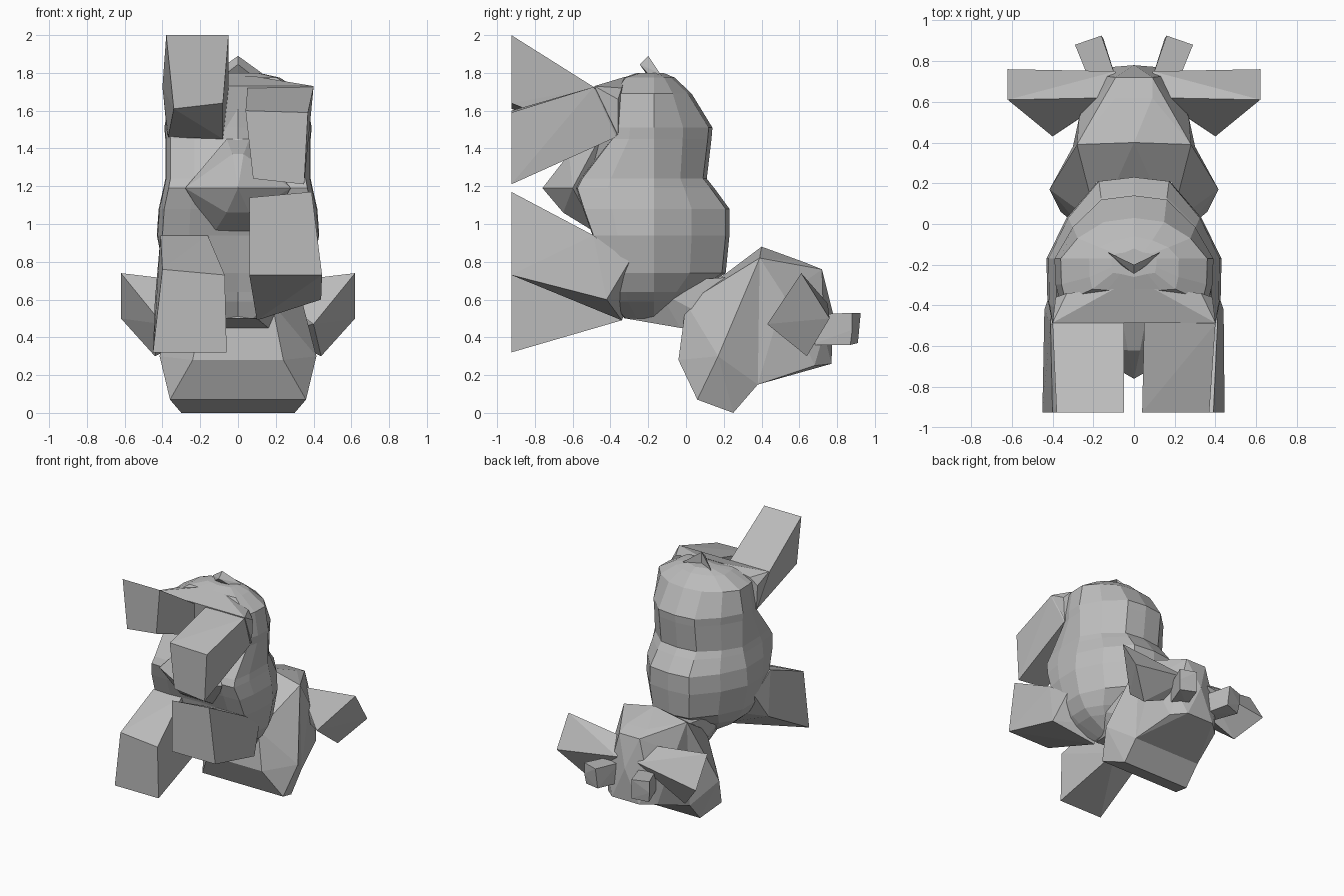
import bpy, bmesh

old = bpy.data.objects.get("Cube")
if old:
    bpy.data.objects.remove(old, do_unlink=True)

GREY = (0.5, 0.5, 0.5, 1)
mat = bpy.data.materials.new("plain grey")
mat.use_nodes = True
mat.diffuse_color = GREY
bsdf = next(n for n in mat.node_tree.nodes if n.type == 'BSDF_PRINCIPLED')
bsdf.inputs["Base Color"].default_value = GREY


def finish(name, bm):
    bmesh.ops.recalc_face_normals(bm, faces=bm.faces[:])
    mesh = bpy.data.meshes.new(name)
    bm.to_mesh(mesh)
    bm.free()
    mesh.materials.append(mat)
    obj = bpy.data.objects.new(name, mesh)
    bpy.context.collection.objects.link(obj)
    return obj


def mirrored(points):
    return points + [(-x, y, z) for x, y, z in points if abs(x) > 1e-4]


def hull(name, points):
    """Low-poly faceted block around a few corner points."""
    bm = bmesh.new()
    for p in points:
        bm.verts.new(p)
    res = bmesh.ops.convex_hull(bm, input=bm.verts[:])
    junk = [g for g in res["geom_interior"] if isinstance(g, bmesh.types.BMVert)]
    bmesh.ops.delete(bm, geom=junk, context='VERTS')
    bmesh.ops.dissolve_limit(bm, angle_limit=0.03, verts=bm.verts[:], edges=bm.edges[:])
    return finish(name, bm)


def pair(name, points):
    hull("left_" + name, points)
    hull("right_" + name, [(-x, y, z) for x, y, z in points])


# Body: stacked rings (height, half width, back, front side, front centre)
SIDE_Y = -0.17
RINGS = [
    (1.80, 0.11, -0.12, -0.24, -0.26),
    (1.775, 0.22, -0.06, -0.32, -0.33),
    (1.69, 0.36, 0.03, -0.38, -0.46),
    (1.51, 0.39, 0.14, -0.38, -0.47),
    (1.45, 0.385, 0.135, -0.39, -0.47),
    (1.24, 0.385, 0.11, -0.55, -0.56),
    (1.19, 0.395, 0.15, -0.575, -0.58),
    (1.08, 0.42, 0.23, -0.54, -0.54),
    (0.94, 0.43, 0.23, -0.49, -0.48),
    (0.74, 0.39, 0.21, -0.45, -0.41),
    (0.64, 0.335, 0.07, -0.42, -0.36),
    (0.59, 0.28, 0.00, -0.40, -0.34),
    (0.50, 0.13, -0.08, -0.32, -0.30),
]
bm = bmesh.new()
loops = []
for z, w, back, side, front in RINGS:
    half = [(0, back), (0.41 * w, back - 0.02),
            (0.77 * w, back + 0.5 * (SIDE_Y - back)), (w, SIDE_Y),
            (0.99 * w, 0.4 * SIDE_Y + 0.6 * side), (0.93 * w, side),
            (0.60 * w, side - 0.005), (0, front)]
    outline = half + [(-x, y) for x, y in reversed(half[1:-1])]
    loops.append([bm.verts.new((x, y, z)) for x, y in outline])
for a, b in zip(loops, loops[1:]):
    n = len(a)
    for i in range(n):
        j = (i + 1) % n
        bm.faces.new((a[i], a[j], b[j], b[i]))
bm.faces.new(loops[0])
bm.faces.new(loops[-1])
finish("body", bm)

# Udder standing out from the belly
hull("udder", mirrored([(0.06, -0.46, 1.45), (0.03, -0.62, 1.37), (0, -0.76, 1.19),
                        (0.28, -0.60, 1.19), (0.06, -0.65, 1.06), (0.13, -0.47, 0.95)]))

# Legs: shared mirrored bases, each with its own flat foot at the front
FOOT_Y = -0.925
HIND_BASE = [(0.05, -0.48, 1.72), (0.40, -0.49, 1.725),
             (0.37, -0.37, 1.46), (0.08, -0.45, 1.45),
             (0.34, -0.36, 1.60), (0.10, -0.36, 1.55)]
FORE_BASE = [(0.16, -0.49, 0.94), (0.41, -0.49, 0.94),
             (0.44, -0.42, 0.60), (0.10, -0.34, 0.49),
             (0.40, -0.30, 0.80), (0.15, -0.28, 0.62)]


def leg(name, side, base, foot):
    hull(name, [(side * x, y, z) for x, y, z in base]
         + [(side * x, FOOT_Y, z) for x, z in foot])


leg("left_hind_leg", 1, HIND_BASE,
    [(0.04, 1.60), (0.37, 1.59), (0.35, 1.21), (0.08, 1.24)])
leg("right_hind_leg", -1, HIND_BASE,
    [(0.05, 2.00), (0.38, 2.00), (0.34, 1.61), (0.08, 1.64)])
leg("left_fore_leg", 1, FORE_BASE,
    [(0.06, 1.14), (0.39, 1.17), (0.445, 0.73), (0.06, 0.73)])
leg("right_fore_leg", -1, FORE_BASE,
    [(0.07, 0.73), (0.40, 0.76), (0.45, 0.32), (0.06, 0.32)])

# Rump corners that run from the top of the back out to the hind legs
hull("rump", mirrored([(0.40, -0.485, 1.73), (0.07, -0.475, 1.73), (0.10, -0.32, 1.78),
                       (0.33, -0.34, 1.72), (0.385, -0.36, 1.66), (0.375, -0.36, 1.47),
                       (0.08, -0.44, 1.47)]))

# Neck bridging body and head
hull("neck", mirrored([(0.10, -0.32, 0.50), (0.22, -0.14, 0.64), (0.20, 0.10, 0.71),
                       (0.18, 0.26, 0.72), (0.16, -0.03, 0.45), (0.2, 0.22, 0.45)]))

# Head: broad muzzle in front, narrower skull behind
BROW = [(0.0, 0.40, 0.88), (0.28, 0.39, 0.82), (0.30, 0.38, 0.15)]
hull("muzzle", mirrored(BROW + [
    (0.24, -0.04, 0.28), (0.36, 0.06, 0.07), (0.30, 0.25, 0.0),
    (0.415, 0.17, 0.30), (0.18, 0.23, 0.735), (0.18, 0.0, 0.58)]))
hull("skull", mirrored(BROW + [
    (0.27, 0.52, 0.62), (0.09, 0.62, 0.80), (0.09, 0.72, 0.76), (0.0, 0.78, 0.52),
    (0.12, 0.77, 0.26), (0.22, 0.68, 0.25), (0.18, 0.73, 0.42)]))

# Flared ears and stubby horns
pair("ear", [(0.62, 0.61, 0.74), (0.62, 0.76, 0.50), (0.44, 0.64, 0.30),
             (0.40, 0.43, 0.47), (0.09, 0.75, 0.58), (0.12, 0.62, 0.68),
             (0.25, 0.53, 0.55), (0.18, 0.62, 0.42)])
pair("horn", [(0.16, 0.925, 0.53), (0.29, 0.88, 0.53), (0.29, 0.88, 0.44),
              (0.28, 0.87, 0.36), (0.15, 0.91, 0.37), (0.09, 0.72, 0.52),
              (0.20, 0.66, 0.52), (0.20, 0.66, 0.36), (0.09, 0.72, 0.36)])

# Small folded tail on the rump
pair("tail_half", [(0, -0.20, 1.89), (0, -0.245, 1.845), (0, -0.20, 1.78),
                   (0.125, -0.14, 1.80), (0.11, -0.17, 1.76)])
